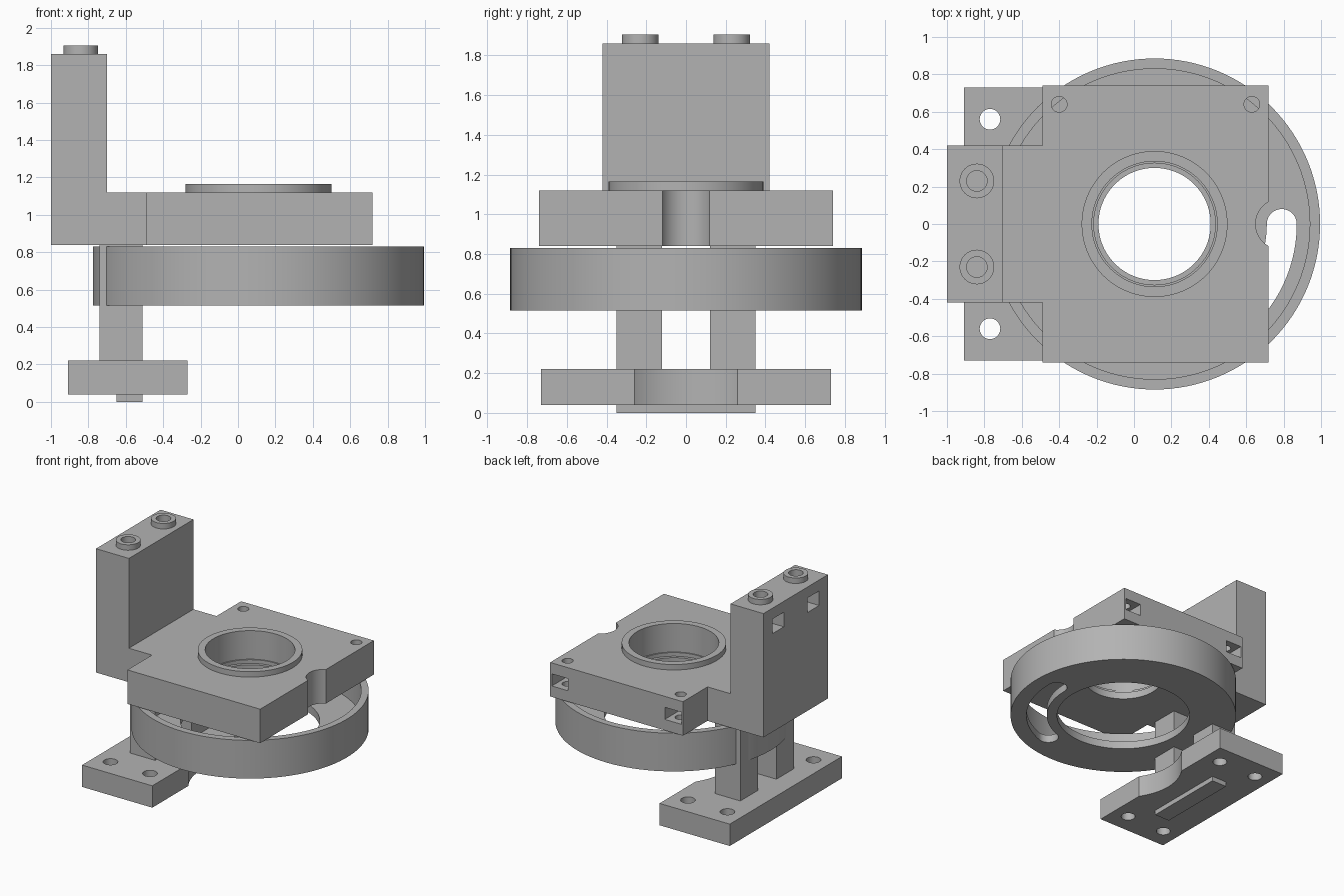
import bpy, bmesh
from math import sin, cos, pi, radians

cube = bpy.data.objects.get("Cube")
if cube:
    bpy.data.objects.remove(cube, do_unlink=True)

grey = bpy.data.materials.new("plain grey")
grey.use_nodes = True
colour = (0.45, 0.45, 0.45, 1)
grey.diffuse_color = colour
grey.node_tree.nodes["Principled BSDF"].inputs["Base Color"].default_value = colour

CX = 0.11          # axis of the bore and the disc
SLOT_R = 0.68      # centre line of the curved slot


def prism(name, pts, lo, hi, axis="z"):
    """Extrude an outline along z, or an (x, z) outline along y."""
    bm = bmesh.new()
    put = (lambda p, h: (p[0], p[1], h)) if axis == "z" else (lambda p, h: (p[0], h, p[1]))
    face = bm.faces.new([bm.verts.new(put(p, lo)) for p in pts])
    side = bmesh.ops.extrude_face_region(bm, geom=[face])["geom"]
    step = (0, 0, hi - lo) if axis == "z" else (0, hi - lo, 0)
    bmesh.ops.translate(bm, vec=step, verts=[v for v in side if isinstance(v, bmesh.types.BMVert)])
    bmesh.ops.recalc_face_normals(bm, faces=bm.faces)
    mesh = bpy.data.meshes.new(name)
    bm.to_mesh(mesh)
    bm.free()
    mesh.materials.append(grey)
    ob = bpy.data.objects.new(name, mesh)
    bpy.context.collection.objects.link(ob)
    return ob


def arc(x, y, r, a0, a1, n):
    angles = [radians(a0 + (a1 - a0) * i / n) for i in range(n + 1)]
    return [(x + r * cos(a), y + r * sin(a)) for a in angles]


def box(name, x0, x1, y0, y1, z0, z1):
    return prism(name, [(x0, y0), (x1, y0), (x1, y1), (x0, y1)], z0, z1)


def rod(name, x, y, r, z0, z1, n=48):
    return prism(name, arc(x, y, r, 0, 360, n)[:-1], z0, z1)


def cut(ob, *cutters):
    """Subtract each cutter, then remove it."""
    bpy.context.view_layer.objects.active = ob
    for c in cutters:
        c.hide_render = True
        mod = ob.modifiers.new("cut", "BOOLEAN")
        mod.operation = "DIFFERENCE"
        mod.solver = "EXACT"
        mod.object = c
        bpy.ops.object.modifier_apply(modifier=mod.name)
        bpy.data.objects.remove(c, do_unlink=True)
    return ob


parts = []

# Square top plate: stepped bore, side notch, screw holes with nut pockets
plate = box("top_plate", -0.49, 0.72, -0.74, 0.74, 0.84, 1.12)
cut(plate,
    rod("c", CX, 0, 0.30, 0.7, 1.3, 96),
    rod("c", CX, 0, 0.325, 0.90, 1.3, 96),
    rod("c", CX, 0, 0.335, 0.93, 1.3, 96),
    rod("c", 0.784, 0, 0.134, 0.7, 1.3))
for x in (-0.40, 0.63):
    cut(plate, rod("c", x, 0.64, 0.042, 0.7, 1.3, 32),
        box("c", x - 0.075, x + 0.075, 0.56, 0.9, 0.93, 1.03))
parts.append(plate)

# Raised collar around the bore
parts.append(cut(rod("bore_collar", CX, 0, 0.39, 1.12, 1.165, 96),
                 rod("c", CX, 0, 0.335, 1.0, 1.3, 96)))

# L-shaped arm and upright post, with nut pockets and bosses on top
post = prism("upright_arm", [(-1, 0.84), (-0.49, 0.84), (-0.49, 1.12),
                             (-0.7, 1.12), (-0.7, 1.86), (-1, 1.86)], -0.42, 0.42, "y")
for y in (-0.23, 0.23):
    cut(post, rod("c", -0.84, y, 0.055, 1.55, 2, 32),
        box("c", -1.1, -0.76, y - 0.075, y + 0.075, 1.65, 1.77))
    parts.append(cut(rod("post_boss", -0.84, y, 0.0925, 1.86, 1.905),
                     rod("c", -0.84, y, 0.055, 1.8, 2, 32)))
parts.append(post)

# Round tray with a thin floor, large centre hole and curved slot
tray = rod("round_tray", CX, 0, 0.885, 0.515, 0.83, 128)
half = 0.08
end = radians(-70)
slot = (arc(CX, 0, SLOT_R + half, -70, 0, 32)
        + arc(CX + SLOT_R, 0, half, 0, 180, 16)[1:-1]
        + arc(CX, 0, SLOT_R - half, 0, -70, 32)
        + arc(CX + SLOT_R * cos(end), SLOT_R * sin(end), half, 110, 290, 16)[1:-1])
cut(tray,
    rod("c", CX, 0, 0.83, 0.58, 1, 128),
    rod("c", CX, 0, 0.52, 0.4, 1, 96),
    prism("c", slot, 0.4, 0.7))
parts.append(tray)

# Twin legs
for side, y0 in (("left", 0.12), ("right", -0.35)):
    parts.append(box("leg_" + side, -0.74, -0.51, y0, y0 + 0.23, 0.22, 0.84))

# Foot plate with curved relief, bolt holes and locating key
foot = box("foot_plate", -0.91, -0.27, -0.73, 0.73, 0.04, 0.22)
cut(foot, rod("c", CX, 0, 0.46, -0.1, 0.4, 96))
for x in (-0.77, -0.41):
    for y in (-0.56, 0.56):
        cut(foot, rod("c", x, y, 0.055, -0.1, 0.4, 32))
parts.append(foot)
parts.append(box("foot_key", -0.65, -0.51, -0.35, 0.35, 0, 0.04))

# Smooth round walls, keep edges crisp
bpy.ops.object.select_all(action="DESELECT")
for ob in parts:
    ob.select_set(True)
bpy.context.view_layer.objects.active = parts[0]
bpy.ops.object.shade_smooth_by_angle(angle=radians(30))
